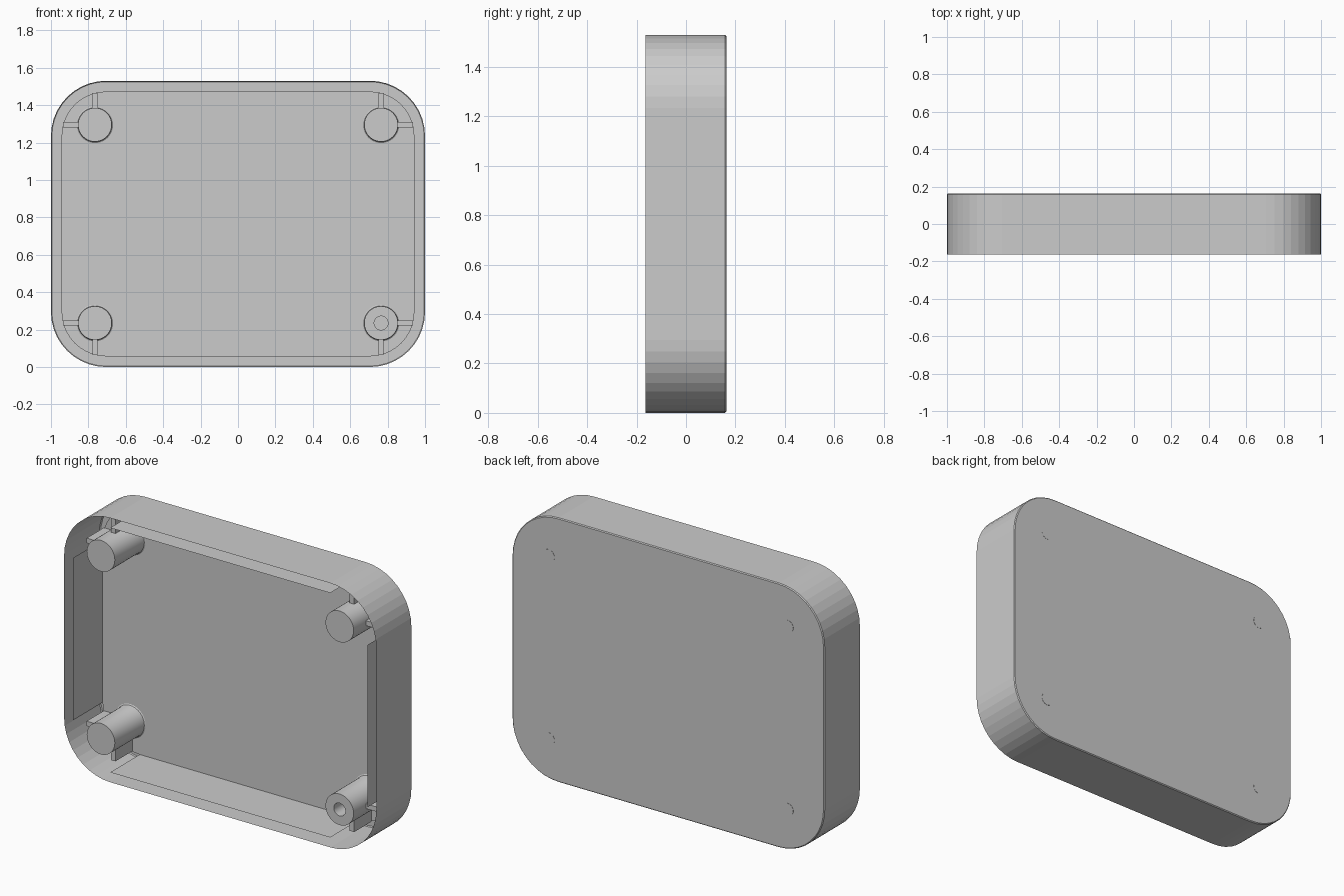
import bpy, bmesh, math

if "Cube" in bpy.data.objects:
    bpy.data.objects.remove(bpy.data.objects["Cube"])

W, H, Y0, Y1 = 1.0, 1.53, -0.163, 0.163     # half width, height, front and back
R, T, FLOOR = 0.295, 0.057, 0.108           # corner radius, wall gap, inner floor
BX, BZ = 0.765, 0.53                        # boss offsets from the centre
BOSS_R, HOLE_R = 0.09, 0.037
RIB_FRONT, RIB_T = -0.05, 0.014
MID = H / 2

grey = bpy.data.materials.new("light_grey")
grey.diffuse_color = (0.6, 0.6, 0.6, 1)
grey.use_nodes = True
grey.node_tree.nodes["Principled BSDF"].inputs["Base Color"].default_value = grey.diffuse_color


def finish(name, bm, smooth=False):
    me = bpy.data.meshes.new(name)
    bm.to_mesh(me)
    bm.free()
    ob = bpy.data.objects.new(name, me)
    bpy.context.collection.objects.link(ob)
    me.materials.append(grey)
    if smooth:
        bpy.context.view_layer.objects.active = ob
        ob.select_set(True)
        bpy.ops.object.shade_smooth_by_angle(angle=math.radians(35))
        ob.select_set(False)
    return ob


def rounded(inset, y, steps=10):
    """Rounded rectangle outline, counter-clockwise seen from the front."""
    pts, r = [], R - inset
    for i, (sx, sz) in enumerate(((1, 1), (-1, 1), (-1, -1), (1, -1))):
        for k in range(steps + 1):
            a = math.radians(90 * (i + k / steps))
            pts.append((sx * (W - R) + r * math.cos(a), y,
                        MID + sz * (MID - R) + r * math.sin(a)))
    return pts


def circle(x, z, r, y, n=40):
    return [(x + r * math.cos(2 * math.pi * k / n), y,
             z + r * math.sin(2 * math.pi * k / n)) for k in range(n)]


def loft(bm, loops, cap_start=False, cap_end=False):
    rings = [[bm.verts.new(p) for p in loop] for loop in loops]
    for a, b in zip(rings, rings[1:]):
        n = len(a)
        for i in range(n):
            j = (i + 1) % n
            bm.faces.new((a[i], a[j], b[j], b[i]))
    if cap_start:
        bm.faces.new(rings[0][::-1])
    if cap_end:
        bm.faces.new(rings[-1])


def box(bm, x0, x1, y0, y1, z0, z1):
    loft(bm, [[(x0, y, z0), (x1, y, z0), (x1, y, z1), (x0, y, z1)]
              for y in (y0, y1)], True, True)


# Outer wall and back, open at the front, tiny chamfer round the back
bm = bmesh.new()
loft(bm, [rounded(0, Y0), rounded(0, Y1 - 0.005), rounded(0.005, Y1)], cap_end=True)
bmesh.ops.recalc_face_normals(bm, faces=bm.faces)
finish("outer_shell", bm)

# Inner floor sheet
bm = bmesh.new()
bm.faces.new([bm.verts.new(p) for p in rounded(T, FLOOR)])
bmesh.ops.recalc_face_normals(bm, faces=bm.faces)
for f in bm.faces:
    if f.normal.y > 0:
        f.normal_flip()
finish("inner_floor", bm)

# Thin straight inner walls, one per side, not joined at the corners
bm = bmesh.new()
for s in (1, -1):
    for a, b in (((s * (W - T), R), (s * (W - T), H - R)),
                 ((R - W, MID + s * (MID - T)), (W - R, MID + s * (MID - T)))):
        f = bm.faces.new([bm.verts.new((p[0], y, p[1])) for p, y in
                          ((a, Y0), (b, Y0), (b, FLOOR), (a, FLOOR))])
        f.normal_update()
        c = f.calc_center_median()
        if f.normal.x * c.x + f.normal.z * (c.z - MID) > 0:
            f.normal_flip()
finish("inner_walls", bm)

for sx in (1, -1):
    for sz in (1, -1):
        x, z = sx * BX, MID + sz * BZ
        tag = ("right" if sx > 0 else "left") + ("_upper" if sz > 0 else "_lower")
        drilled = sx > 0 > sz

        # Boss with a small flare at its foot; one is drilled
        bm = bmesh.new()
        loops = [circle(x, z, BOSS_R, Y0), circle(x, z, BOSS_R, FLOOR - 0.01),
                 circle(x, z, BOSS_R + 0.002, FLOOR - 0.004),
                 circle(x, z, BOSS_R + 0.008, FLOOR)]
        if drilled:
            loops = [circle(x, z, HOLE_R, Y1 - 0.003), circle(x, z, HOLE_R, Y0)] + loops
        loft(bm, loops, cap_start=True)
        bmesh.ops.remove_doubles(bm, verts=bm.verts, dist=1e-5)
        bmesh.ops.recalc_face_normals(bm, faces=bm.faces)
        finish("boss_" + tag, bm, True)

        # Two ribs tying the boss to the sides
        bm = bmesh.new()
        xs = sorted((sx * (BX + BOSS_R - 0.005), sx * (W - T - 0.008)))
        box(bm, *xs, RIB_FRONT, FLOOR, z - RIB_T, z + RIB_T)
        zs = sorted((MID + sz * (BZ + BOSS_R - 0.005), MID + sz * (MID - T - 0.008)))
        box(bm, x - RIB_T, x + RIB_T, RIB_FRONT, FLOOR, *zs)
        bmesh.ops.recalc_face_normals(bm, faces=bm.faces)
        finish("ribs_" + tag, bm)

        # Round plug on the back
        bm = bmesh.new()
        loft(bm, [circle(x, z, HOLE_R, Y1 - 0.002), circle(x, z, HOLE_R, Y1 + 0.001)],
             cap_end=True)
        bmesh.ops.recalc_face_normals(bm, faces=bm.faces)
        finish("back_plug_" + tag, bm)
